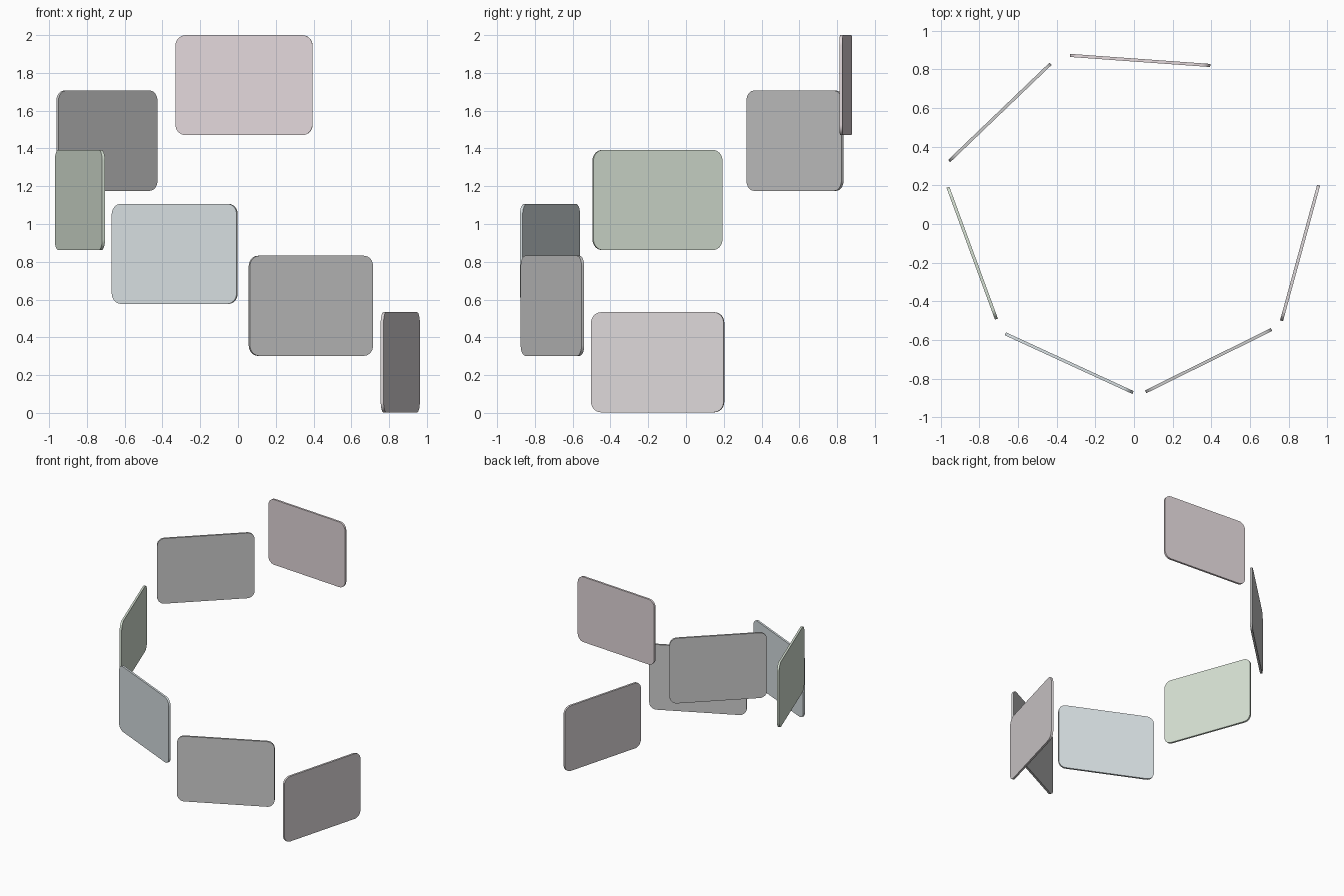
import bpy, bmesh
from math import radians, sin, cos, pi

if "Cube" in bpy.data.objects:
    bpy.data.objects.remove(bpy.data.objects["Cube"])

WIDTH, HEIGHT, THICK, CORNER = 0.727, 0.53, 0.016, 0.055
SEGMENTS = 8


def rounded_outline():
    pts = []
    for k, (sx, sz) in enumerate([(1, 1), (-1, 1), (-1, -1), (1, -1)]):
        cx, cz = sx * (WIDTH / 2 - CORNER), sz * (HEIGHT / 2 - CORNER)
        for i in range(SEGMENTS + 1):
            a = pi / 2 * (k + i / SEGMENTS)
            pts.append((cx + CORNER * cos(a), cz + CORNER * sin(a)))
    return pts


def make_panel(name, x, y, z, normal_deg, color):
    # Rounded rectangle extruded to a thin slab
    bm = bmesh.new()
    face = bm.faces.new([bm.verts.new((px, -THICK / 2, pz)) for px, pz in rounded_outline()])
    ext = bmesh.ops.extrude_face_region(bm, geom=[face])
    moved = [v for v in ext["geom"] if isinstance(v, bmesh.types.BMVert)]
    bmesh.ops.translate(bm, verts=moved, vec=(0, THICK, 0))
    bmesh.ops.recalc_face_normals(bm, faces=bm.faces)
    mesh = bpy.data.meshes.new(name)
    bm.to_mesh(mesh)
    bm.free()
    obj = bpy.data.objects.new(name, mesh)
    bpy.context.collection.objects.link(obj)
    obj.location = (x, y, z + HEIGHT / 2)
    obj.rotation_euler.z = radians(normal_deg + 90)
    mat = bpy.data.materials.new(name + "_color")
    mat.diffuse_color = (*color, 1)
    mat.use_nodes = True
    mat.node_tree.nodes["Principled BSDF"].inputs["Base Color"].default_value = mat.diffuse_color
    mesh.materials.append(mat)
    obj.select_set(True)
    bpy.context.view_layer.objects.active = obj


# Spiral of panels rising clockwise: x, y, base z, facing angle, color
panels = [
    (0.859, -0.150, 0.003, -15.3, (0.72, 0.68, 0.69)),
    (0.386, -0.707, 0.302, -63.7, (0.69, 0.69, 0.71)),
    (-0.335, -0.720, 0.577, -114.7, (0.69, 0.75, 0.77)),
    (-0.837, -0.151, 0.862, -159.8, (0.68, 0.76, 0.66)),
    (-0.694, 0.577, 1.176, -226.2, (0.68, 0.66, 0.68)),
    (0.032, 0.846, 1.470, -274.1, (0.77, 0.69, 0.71)),
]
for n, p in enumerate(panels, 1):
    make_panel(f"panel_{n}", *p)

bpy.ops.object.shade_smooth_by_angle(angle=radians(30))
